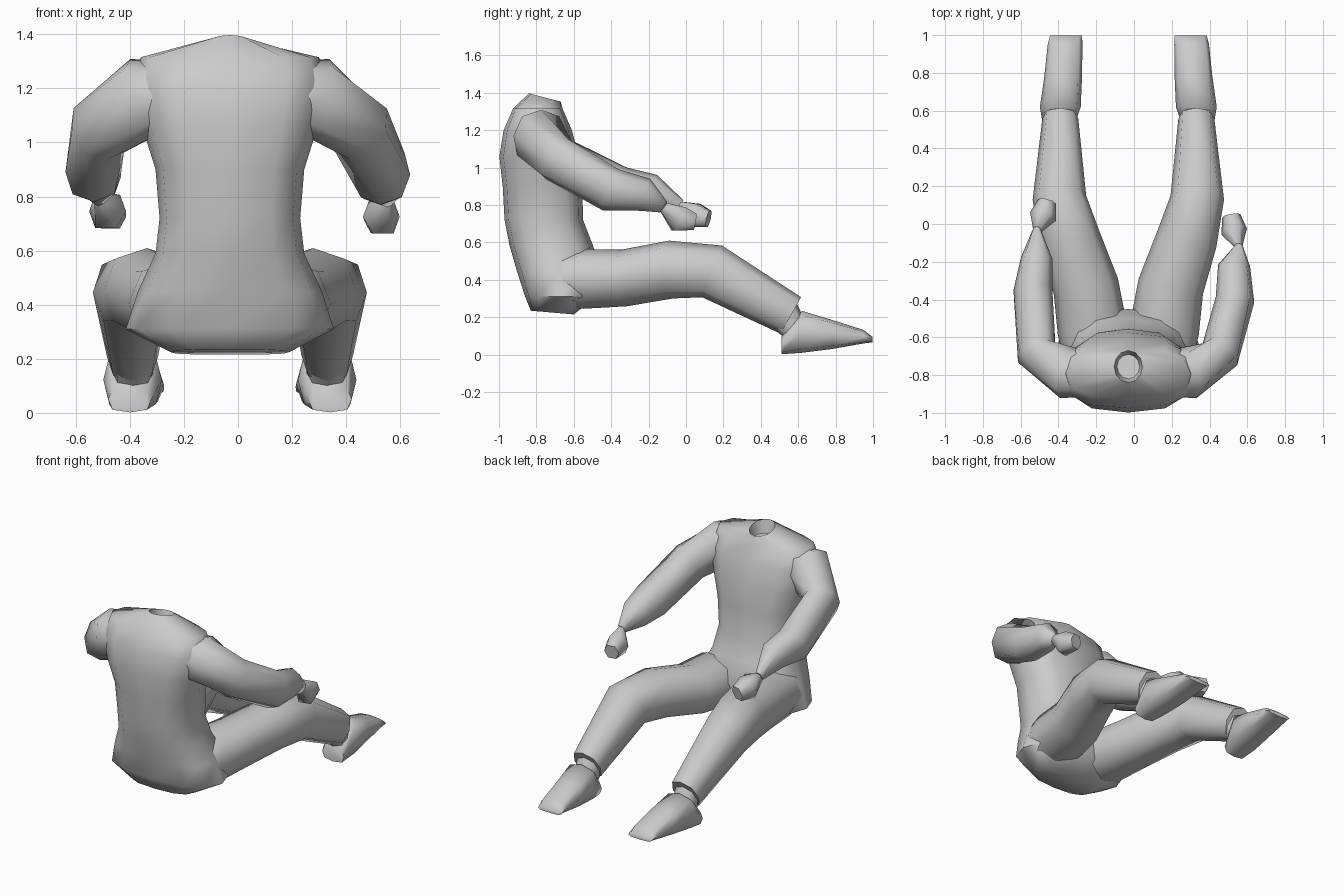
import bpy, bmesh, math
from mathutils import Vector

CX = -0.03   # the body's own symmetry plane


def loft(name, rings):
    """Skin a list of equal-length point rings and cap both ends."""
    bm = bmesh.new()
    rows = [[bm.verts.new(p) for p in r] for r in rings]
    n = len(rows[0])
    for a, b in zip(rows, rows[1:]):
        for i in range(n):
            j = (i + 1) % n
            bm.faces.new((a[i], a[j], b[j], b[i]))
    bm.faces.new(rows[0])
    bm.faces.new(rows[-1])
    bmesh.ops.recalc_face_normals(bm, faces=bm.faces)
    me = bpy.data.meshes.new(name)
    bm.to_mesh(me)
    bm.free()
    ob = bpy.data.objects.new(name, me)
    bpy.context.collection.objects.link(ob)
    bpy.ops.object.select_all(action='DESELECT')
    ob.select_set(True)
    bpy.context.view_layer.objects.active = ob
    bpy.ops.object.shade_smooth_by_angle(angle=math.radians(65))
    return ob


def oval(center, u, v, n, p=1.0):
    """Ring of n points; p < 1 makes it boxier."""
    pts = []
    for i in range(n):
        c, s = math.cos(math.tau * i / n), math.sin(math.tau * i / n)
        c, s = [math.copysign(abs(k) ** p, k) if abs(k) > 1e-6 else 0 for k in (c, s)]
        pts.append(Vector(center) + Vector(u) * c + Vector(v) * s)
    return pts


def limb(name, spec, n=8, p=0.85, upright=False):
    """Tube through (x, y, z, half width, half height) stations."""
    pts = [Vector(s[:3]) for s in spec]
    rings = []
    for i, s in enumerate(spec):
        t = (pts[min(i + 1, len(pts) - 1)] - pts[max(i - 1, 0)]).normalized()
        if upright:
            t = Vector((0, 1, 0))
        side = t.cross(Vector((0, 0, 1))).normalized()
        up = side.cross(t)
        rings.append(oval(pts[i], side * s[3], up * s[4], n, p))
    return loft(name, rings)


# Torso: z, half width, back y, front y, forward tilt of the ring
torso = [(0.225, 0.22, -0.83, -0.60, -0.01), (0.31, 0.385, -0.86, -0.48, 0.0),
         (0.45, 0.34, -0.905, -0.45, 0.0), (0.59, 0.275, -0.945, -0.50, 0.0),
         (0.72, 0.26, -0.97, -0.55, 0.0), (0.90, 0.275, -0.98, -0.555, 0.0),
         (1.06, 0.325, -0.998, -0.575, 0.0), (1.20, 0.355, -0.975, -0.61, 0.0),
         (1.315, 0.33, -0.925, -0.66, 0.0), (1.375, 0.075, -0.84, -0.67, -0.022),
         (1.30, 0.06, -0.82, -0.69, -0.01)]   # last ring sinks into the neck hole
loft("torso", [oval((CX, (b + f) / 2, z), (w, 0, 0), (0, (f - b) / 2, t), 12,
                    1.0 if i > 8 else 0.75)
               for i, (z, w, b, f, t) in enumerate(torso)])

# Legs, ankles and shoes, mirrored about the body plane
leg = [(0.17, -0.74, 0.385, 0.165, 0.12), (0.19, -0.56, 0.405, 0.185, 0.16),
       (0.225, -0.33, 0.41, 0.175, 0.152), (0.31, -0.08, 0.455, 0.162, 0.155),
       (0.365, 0.14, 0.445, 0.142, 0.148), (0.36, 0.56, 0.21, 0.095, 0.112)]
ankle = [(0.36, 0.50, 0.24, 0.08, 0.10), (0.36, 0.585, 0.13, 0.075, 0.07)]
shoe = [(0.37, 0.51, 0.05, 0.08, 0.048), (0.36, 0.62, 0.122, 0.108, 0.112),
        (0.345, 0.78, 0.108, 0.10, 0.078), (0.335, 0.95, 0.096, 0.092, 0.036),
        (0.33, 0.998, 0.08, 0.085, 0.014)]
for side, sx in (("right", 1), ("left", -1)):
    flip = lambda spec: [(CX + sx * s[0],) + s[1:] for s in spec]
    limb(side + "_leg", flip(leg))
    limb(side + "_ankle", flip(ankle))
    limb(side + "_shoe", flip(shoe), p=0.65, upright=True)

# Arms: shared shoulder, slightly different forearm and hand poses
shoulder = [(0.16, -0.80, 1.18, 0.11, 0.11), (0.315, -0.79, 1.17, 0.14, 0.15),
            (0.485, -0.69, 1.045, 0.108, 0.128)]
right_fore = [(0.535, -0.40, 0.88, 0.103, 0.118), (0.53, -0.22, 0.855, 0.085, 0.09),
              (0.555, -0.12, 0.79, 0.022, 0.035)]
left_fore = [(-0.535, -0.35, 0.89, 0.103, 0.115), (-0.515, -0.18, 0.875, 0.083, 0.09),
             (-0.515, -0.03, 0.795, 0.022, 0.035)]
right_hand = [(0.555, -0.12, 0.79, 0.02, 0.03), (0.53, -0.04, 0.725, 0.07, 0.078),
              (0.515, 0.045, 0.71, 0.048, 0.05)]
left_hand = [(-0.515, -0.04, 0.795, 0.02, 0.03), (-0.482, 0.04, 0.745, 0.072, 0.075),
             (-0.46, 0.12, 0.725, 0.048, 0.05)]
limb("right_arm", [(s[0] + CX,) + s[1:] for s in shoulder] + right_fore)
limb("left_arm", [(CX - s[0],) + s[1:] for s in shoulder] + left_fore)
limb("right_hand", right_hand, n=6)
limb("left_hand", left_hand, n=6)
